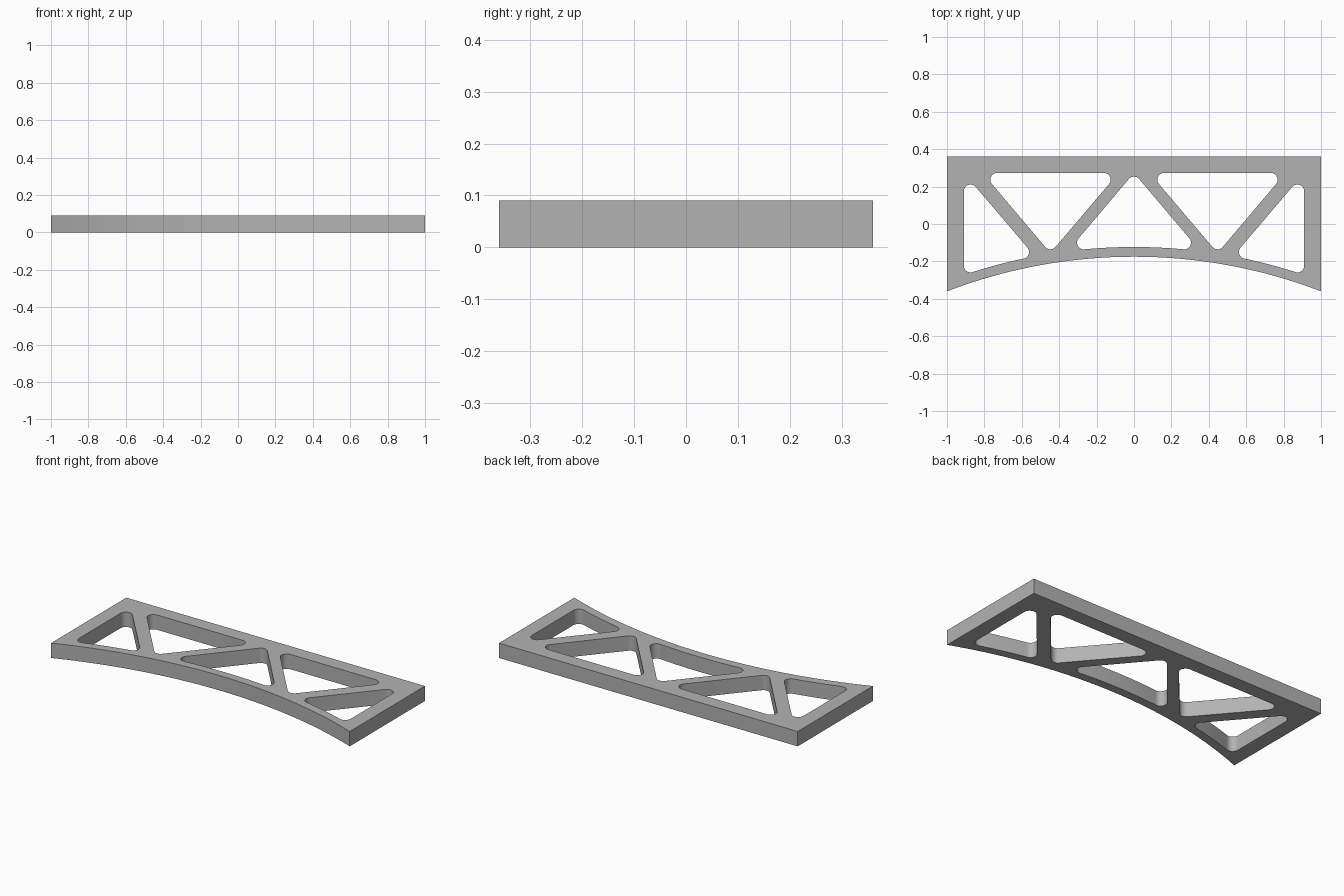
import bpy
import bmesh
import math
from mathutils import Vector

cube = bpy.data.objects.get("Cube")
if cube:
    bpy.data.objects.remove(cube, do_unlink=True)

THICK = 0.09
FILLET = 0.036
ARCH_R = 2.795
ARCH_CY = -2.97
RIB = 0.052          # width of the arched lower rib
TOP = 0.273          # underside of the straight upper rib

grey = bpy.data.materials.new("light_grey")
grey.use_nodes = True
colour = (0.45, 0.45, 0.45, 1)
grey.diffuse_color = colour
grey.node_tree.nodes["Principled BSDF"].inputs["Base Color"].default_value = colour


def arch(x, offset=0.0):
    return Vector((x, ARCH_CY + math.sqrt((ARCH_R + offset) ** 2 - x * x)))


def arch_run(x0, x1, n, offset=0.0):
    return [arch(x0 + (x1 - x0) * i / n, offset) for i in range(n + 1)]


def fillet(prev, corner, nxt, r=FILLET, n=10):
    """Points of a round tangent to both sides of a corner."""
    a, b = (prev - corner).normalized(), (nxt - corner).normalized()
    half = a.angle(b) / 2
    centre = corner + (a + b).normalized() * (r / math.sin(half))
    start = corner + a * (r / math.tan(half)) - centre
    end = corner + b * (r / math.tan(half)) - centre
    turn = math.atan2(start.x * end.y - start.y * end.x, start.dot(end))
    pts = []
    for i in range(n + 1):
        t = turn * i / n
        c, s = math.cos(t), math.sin(t)
        pts.append(centre + Vector((start.x * c - start.y * s, start.x * s + start.y * c)))
    return pts


def rounded(items):
    """Outline from (point, is_corner) pairs, rounding the corners."""
    out = []
    for i, (p, is_corner) in enumerate(items):
        if is_corner:
            out += fillet(items[i - 1][0], p, items[(i + 1) % len(items)][0])
        else:
            out.append(p)
    return out


def corners(*pts):
    return [(Vector(p), True) for p in pts]


def plain(pts):
    return [(p, False) for p in pts]


def mirrored(pts):
    return [Vector((-p.x, p.y)) for p in reversed(pts)]


# Outer outline: straight top, square ends, arched lower edge
outline = arch_run(-1, 1, 64) + [Vector((1, 0.36)), Vector((-1, 0.36))]

# Openings between the diagonal struts
middle = rounded(corners((0, TOP), arch(-0.354, RIB))
                 + plain(arch_run(-0.26, 0.26, 20, RIB))
                 + corners(arch(0.354, RIB)))
upper = rounded(corners((-0.81, TOP), (-0.447, -0.155), (-0.083, TOP)))
end = rounded(corners((-0.91, TOP), arch(-0.91, RIB))
              + plain(arch_run(-0.84, -0.62, 10, RIB))
              + corners(arch(-0.53, RIB)))

# Flat plate with openings, extruded to thickness
curve = bpy.data.curves.new("truss_profile", "CURVE")
curve.dimensions = "2D"
curve.fill_mode = "BOTH"
curve.extrude = THICK / 2
for loop in (outline, middle, upper, mirrored(upper), end, mirrored(end)):
    spline = curve.splines.new("POLY")
    spline.points.add(len(loop) - 1)
    for point, p in zip(spline.points, loop):
        point.co = (p.x, p.y, 0, 1)
    spline.use_cyclic_u = True

truss = bpy.data.objects.new("arched_truss_plate", curve)
bpy.context.collection.objects.link(truss)
bpy.ops.object.select_all(action="DESELECT")
truss.select_set(True)
bpy.context.view_layer.objects.active = truss
bpy.ops.object.convert(target="MESH")
truss = bpy.context.view_layer.objects.active

# Weld the caps to the walls and rest the plate on the ground
bm = bmesh.new()
bm.from_mesh(truss.data)
bmesh.ops.remove_doubles(bm, verts=bm.verts, dist=0.0001)
bmesh.ops.recalc_face_normals(bm, faces=bm.faces)
bmesh.ops.translate(bm, verts=bm.verts, vec=(0, 0, THICK / 2))
bm.to_mesh(truss.data)
bm.free()
truss.data.materials.clear()
truss.data.materials.append(grey)
bpy.ops.object.shade_smooth_by_angle(angle=math.radians(30))
